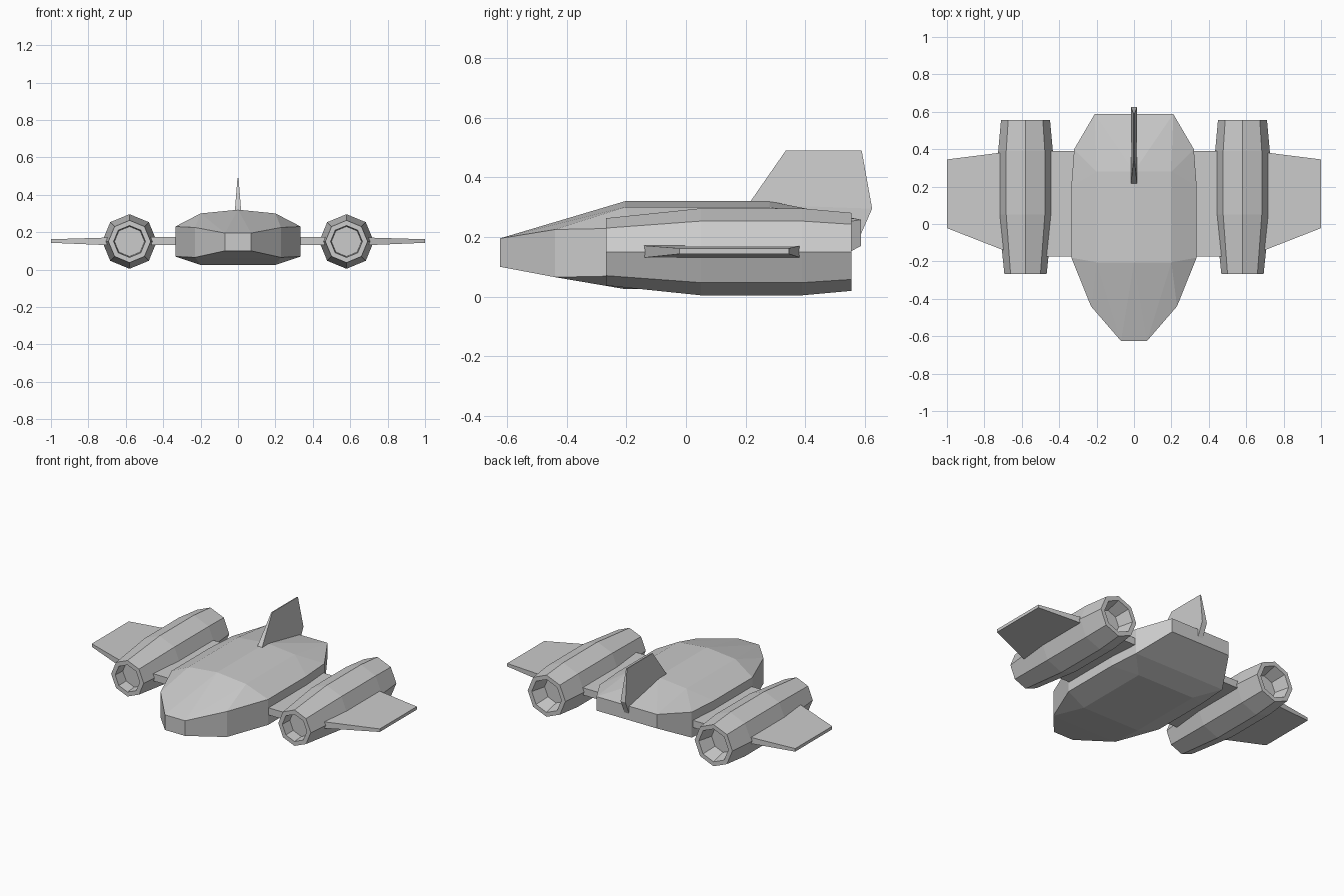
import bpy, bmesh, math
from mathutils import Vector

if "Cube" in bpy.data.objects:
    bpy.data.objects.remove(bpy.data.objects["Cube"])


def finish(bm, name):
    bmesh.ops.recalc_face_normals(bm, faces=bm.faces)
    mesh = bpy.data.meshes.new(name)
    bm.to_mesh(mesh)
    bm.free()
    obj = bpy.data.objects.new(name, mesh)
    bpy.context.collection.objects.link(obj)
    return obj


def hull(name, points):
    """Faceted convex solid, with coplanar triangles merged."""
    bm = bmesh.new()
    for p in points:
        bm.verts.new(p)
    res = bmesh.ops.convex_hull(bm, input=bm.verts)
    loose = [v for v in bm.verts if not v.link_faces]
    bmesh.ops.delete(bm, geom=loose, context='VERTS')
    bmesh.ops.dissolve_limit(bm, angle_limit=math.radians(0.5),
                             verts=bm.verts, edges=bm.edges)
    return finish(bm, name)


def slab(name, sections):
    """Plate through rectangles given as (x, y0, y1, z0, z1)."""
    return hull(name, [(x, y, z) for x, y0, y1, z0, z1 in sections
                       for y in (y0, y1) for z in (z0, z1)])


def lathe_y(name, profile, centre, sides=8):
    """Revolve (radius, y) points around a lengthwise axis."""
    bm = bmesh.new()
    verts = [bm.verts.new((centre[0], y, centre[1] + r)) for r, y in profile]
    edges = [bm.edges.new(pair) for pair in zip(verts, verts[1:])]
    bmesh.ops.spin(bm, geom=verts + edges, cent=(centre[0], 0, centre[1]),
                   axis=(0, 1, 0), angle=math.tau, steps=sides)
    bmesh.ops.remove_doubles(bm, verts=bm.verts, dist=1e-4)
    return finish(bm, name)


# Fuselage: side rails (half width, y, low z, high z), then deck and belly
rails = [(0.07, -0.625, 0.10, 0.195), (0.23, -0.44, 0.065, 0.225),
         (0.335, -0.18, 0.07, 0.23), (0.335, 0.20, 0.07, 0.23),
         (0.32, 0.40, 0.07, 0.23), (0.21, 0.588, 0.17, 0.258)]
pts = [(s * x, y, z) for x, y, lo, hi in rails for z in (lo, hi) for s in (-1, 1)]
for y in (-0.205, 0.28):
    pts += [(0, y, 0.32), (-0.2, y, 0.30), (0.2, y, 0.30),
            (-0.2, y, 0.025), (0.2, y, 0.025)]
hull("fuselage", pts)

# Tail fin: (y, z, half thickness), thin along the top
fin = [(0.21, 0.31, 0.017), (0.335, 0.49, 0.003), (0.59, 0.49, 0.003),
       (0.625, 0.295, 0.017), (0.57, 0.17, 0.017), (0.35, 0.22, 0.017)]
hull("tail_fin", [(s * t, y, z) for y, z, t in fin for s in (-1, 1)])

# Engine pod profile: intake recess, outer shell, exhaust recess
pod = [(0, -0.20), (0.08, -0.20), (0.085, -0.268), (0.113, -0.268),
       (0.146, 0.05), (0.146, 0.39), (0.131, 0.555), (0.103, 0.555),
       (0.08, 0.46), (0, 0.46)]

# Paired parts on both sides
for side, s in (("left", -1), ("right", 1)):
    lathe_y(side + "_engine", pod, (s * 0.58, 0.15))
    slab(side + "_wing_root", [(s * 0.28, -0.175, 0.39, 0.13, 0.175),
                               (s * 0.50, -0.175, 0.39, 0.13, 0.175)])
    slab(side + "_outer_wing", [(s * 0.66, -0.155, 0.388, 0.129, 0.172),
                                (s * 1.0, -0.022, 0.345, 0.143, 0.162)])
